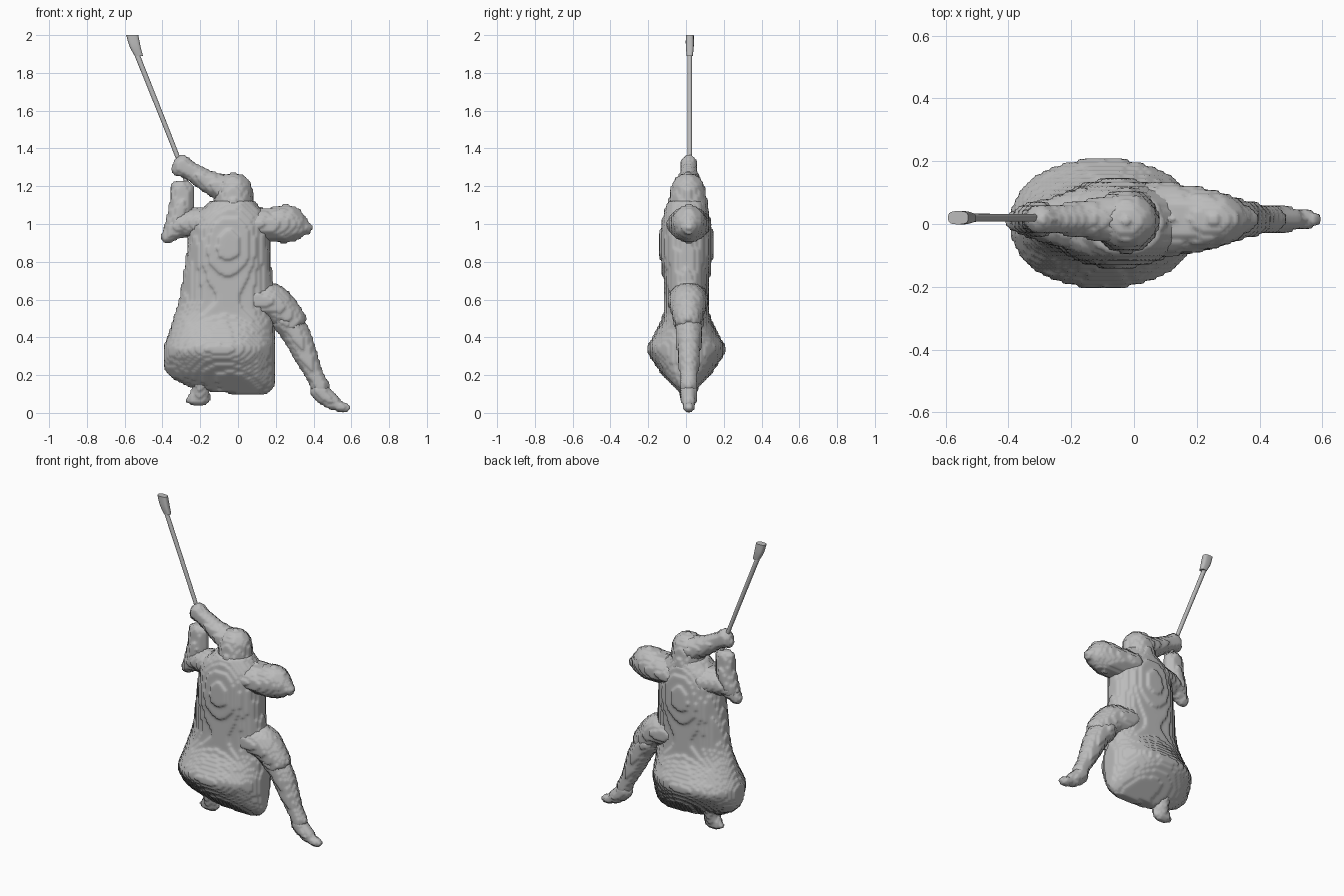
import bpy, bmesh, math
from mathutils import Vector

cube = bpy.data.objects.get("Cube")
if cube:
    bpy.data.objects.remove(cube, do_unlink=True)

grey = bpy.data.materials.new("plain grey")
grey.use_nodes = True
COLOUR = (0.5, 0.5, 0.5, 1)
grey.diffuse_color = COLOUR
grey.node_tree.nodes["Principled BSDF"].inputs["Base Color"].default_value = COLOUR

SIDES = 32
CELL = 0.0125


def catmull(pts, steps=6):
    """Resample the stations with a smooth curve through all of them."""
    v = [Vector(p) for p in pts]
    out = []
    for i in range(len(v) - 1):
        a, b, c, d = v[max(i - 1, 0)], v[i], v[i + 1], v[min(i + 2, len(v) - 1)]
        for s in range(steps):
            t = s / steps
            out.append(b + (c - a) * t / 2 + (a * 2 - b * 5 + c * 4 - d) * t * t / 2
                       + (b * 3 - a - c * 3 + d) * t ** 3 / 2)
    return out + [v[-1]]


def power(value, n):
    return math.copysign(abs(value) ** (2 / n), value)


def terrace(obj):
    """Turn a part into a well softened stepped surface of one cell size."""
    size = max(obj.dimensions)
    depth = math.ceil(math.log2(size / CELL / 0.98))
    remesh = obj.modifiers.new("steps", 'REMESH')
    remesh.mode = 'BLOCKS'
    remesh.octree_depth = depth
    remesh.scale = size / (CELL * 2 ** depth)
    remesh.use_remove_disconnected = False
    remesh.use_smooth_shade = True
    soften = obj.modifiers.new("soften", 'SMOOTH')
    soften.factor = 0.5
    soften.iterations = 5


def loft(name, stations, y=0.01, upright=False, n=2.0, cap=1.0, stepped=True):
    """Stations are x, z, half width, half depth, slant."""
    path = catmull([tuple(p) + (0,) * (5 - len(p)) for p in stations])
    rings = []
    for i, p in enumerate(path):
        q, r = path[max(i - 1, 0)], path[min(i + 1, len(path) - 1)]
        along = Vector((r[0] - q[0], 0, r[1] - q[1])).normalized()
        if upright:
            along = Vector((0, 0, math.copysign(1, along.z)))
            across = Vector((1, 0, p[4]))
        else:
            across = Vector((along.z, 0, -along.x))
        rings.append((Vector((p[0], y, p[1])), along, across, p[2], p[3]))

    # Rounded ends
    def rounded(ring, sign):
        c, along, across, w, d = ring
        reach = min(w, d) * cap * sign
        return [(c + along * reach * math.sin(a), along, across, w * math.cos(a), d * math.cos(a))
                for a in (math.radians(k) for k in (25, 50, 70, 85))]
    if cap:
        rings = rounded(rings[0], -1)[::-1] + rings + rounded(rings[-1], 1)
    bm = bmesh.new()
    loops = []
    for c, along, across, w, d in rings:
        loop = []
        for k in range(SIDES):
            a = math.tau * k / SIDES
            loop.append(bm.verts.new(c + across * w * power(math.cos(a), n)
                                     + Vector((0, d * power(math.sin(a), n), 0))))
        loops.append(loop)
    for a, b in zip(loops, loops[1:]):
        for k in range(SIDES):
            m = (k + 1) % SIDES
            bm.faces.new((a[k], a[m], b[m], b[k])).smooth = True
    bm.faces.new(loops[0])
    bm.faces.new(loops[-1])
    bmesh.ops.recalc_face_normals(bm, faces=bm.faces)
    mesh = bpy.data.meshes.new(name)
    bm.to_mesh(mesh)
    bm.free()
    mesh.materials.append(grey)
    obj = bpy.data.objects.new(name, mesh)
    bpy.context.collection.objects.link(obj)
    bpy.context.view_layer.update()
    if stepped:
        terrace(obj)
    return obj


# Torso and robe, from the slanted hem up to the sloping shoulders
loft("robed_body", [
    (-0.06, 0.12, 0.21, 0.045, -0.1), (-0.085, 0.165, 0.275, 0.09, -0.1),
    (-0.096, 0.22, 0.295, 0.14, -0.08), (-0.098, 0.33, 0.298, 0.207, 0),
    (-0.088, 0.42, 0.28, 0.17, 0), (-0.075, 0.5, 0.268, 0.13, 0),
    (-0.055, 0.6, 0.257, 0.115, 0), (-0.055, 0.72, 0.238, 0.125, 0),
    (-0.05, 0.85, 0.222, 0.142, 0), (-0.045, 0.98, 0.213, 0.137, 0),
    (-0.04, 1.05, 0.19, 0.122, 0), (-0.03, 1.1, 0.135, 0.108, 0)],
    y=0.002, upright=True, n=2.15, cap=0.35)

# Head
loft("head", [(-0.025, 1.05, 0.125, 0.11), (-0.025, 1.12, 0.105, 0.103),
              (-0.025, 1.18, 0.102, 0.093)], upright=True, cap=0.98)

# Bent left arm
loft("left_arm", [(0.06, 1.0, 0.092, 0.12), (0.17, 0.995, 0.092, 0.11),
                  (0.26, 1.0, 0.102, 0.092), (0.32, 0.987, 0.08, 0.068),
                  (0.365, 0.977, 0.036, 0.04)], y=0.015, cap=0.8)

# Right upper arm, elbow and raised forearm
loft("right_upper_arm", [(-0.16, 1.0, 0.09, 0.11), (-0.25, 1.005, 0.075, 0.08),
                         (-0.32, 0.985, 0.065, 0.057), (-0.38, 0.925, 0.034, 0.035)], cap=0.7)
loft("right_forearm", [(-0.345, 0.98, 0.048, 0.05), (-0.305, 1.07, 0.065, 0.055),
                       (-0.298, 1.13, 0.064, 0.05), (-0.298, 1.195, 0.064, 0.042)],
     y=0.015, cap=0.9)

# Arm reaching across the head to the grip
loft("reaching_arm", [(-0.06, 1.18, 0.078, 0.082), (-0.16, 1.225, 0.06, 0.06),
                      (-0.25, 1.28, 0.05, 0.047), (-0.305, 1.31, 0.062, 0.047)],
     y=0.015, cap=0.85)

# Long staff with a flattened tip
loft("staff", [(-0.27, 1.2, 0.012, 0.012), (-0.31, 1.33, 0.012, 0.012),
               (-0.54, 1.91, 0.014, 0.013)], y=0.02, stepped=False)
loft("staff_tip", [(-0.525, 1.89, 0.022, 0.016), (-0.545, 1.94, 0.029, 0.021),
                   (-0.56, 2.0, 0.032, 0.021)], y=0.02, upright=True, n=3, cap=0,
     stepped=False)

# Left leg striding outwards, with its foot
loft("left_hip", [(0.08, 0.6, 0.095, 0.11), (0.18, 0.585, 0.1, 0.102),
                  (0.24, 0.535, 0.09, 0.088), (0.29, 0.48, 0.08, 0.072)], cap=0.8)
loft("left_leg", [(0.24, 0.49, 0.066, 0.08), (0.302, 0.425, 0.075, 0.07),
                  (0.36, 0.3, 0.062, 0.06), (0.405, 0.2, 0.047, 0.048),
                  (0.435, 0.14, 0.05, 0.046)], y=0.015)
loft("left_foot", [(0.43, 0.12, 0.052, 0.045), (0.485, 0.068, 0.046, 0.04),
                   (0.535, 0.037, 0.03, 0.032), (0.568, 0.026, 0.026, 0.026)], y=0.015)

# Right foot below the hem
loft("right_foot", [(-0.195, 0.2, 0.055, 0.075), (-0.198, 0.12, 0.05, 0.052),
                    (-0.212, 0.07, 0.068, 0.034)], y=0.01, upright=True, cap=0.95)
